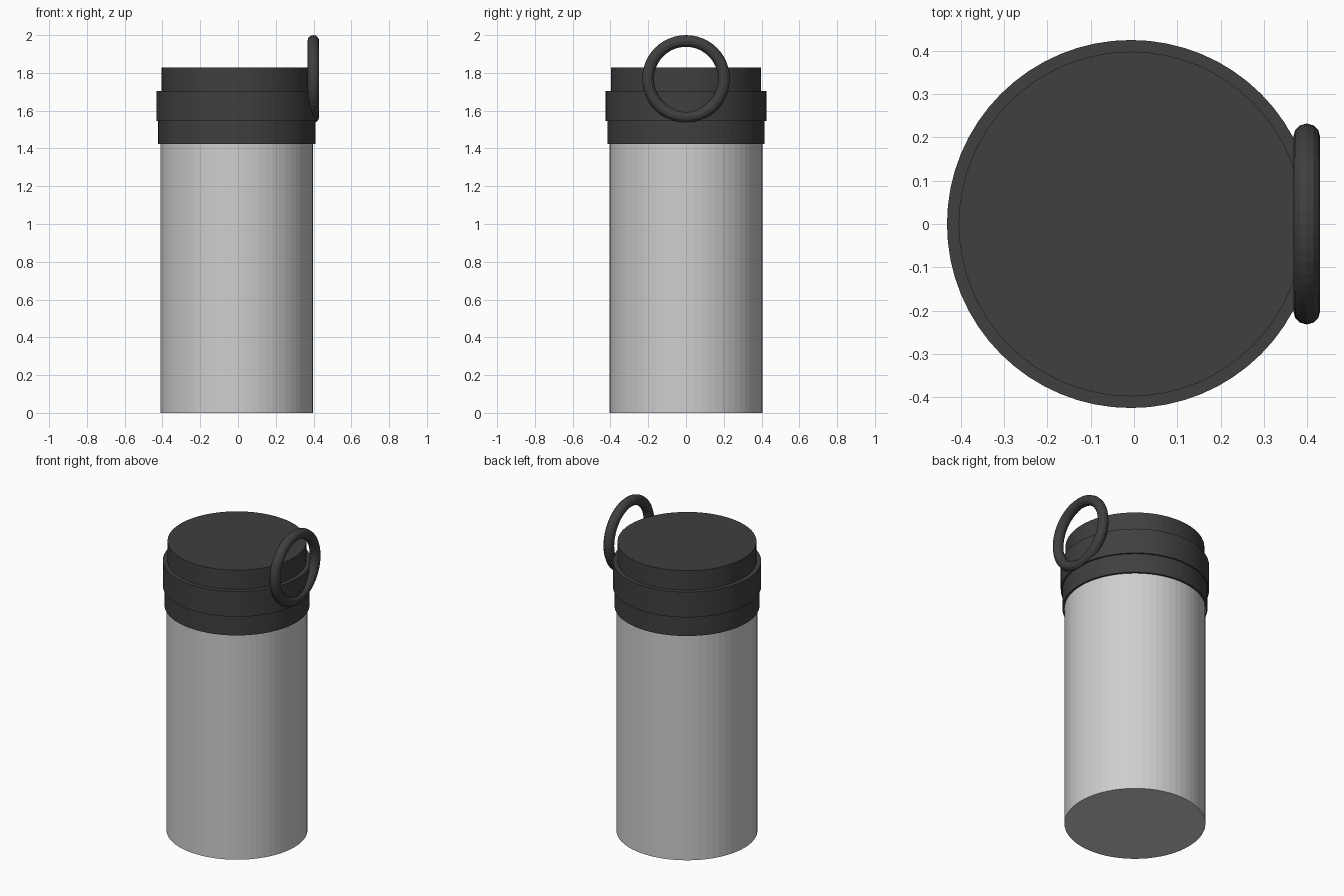
import bpy
from math import pi

if "Cube" in bpy.data.objects:
    bpy.data.objects.remove(bpy.data.objects["Cube"], do_unlink=True)

AXIS_X = -0.007


def material(name, grey):
    mat = bpy.data.materials.new(name)
    mat.use_nodes = True
    color = (grey, grey, grey, 1)
    mat.diffuse_color = color
    mat.node_tree.nodes["Principled BSDF"].inputs["Base Color"].default_value = color
    return mat


def finish(name, mat):
    obj = bpy.context.object
    obj.name = name
    obj.data.materials.append(mat)
    return obj


def drum(name, radius, bottom, top, mat):
    bpy.ops.mesh.primitive_cylinder_add(
        vertices=64, radius=radius, depth=top - bottom,
        location=(AXIS_X, 0, (bottom + top) / 2))
    return finish(name, mat)


steel = material("light grey steel", 0.62)
plastic = material("dark grey plastic", 0.05)

# Bottle body and stepped lid
drum("body", 0.404, 0, 1.425, steel)
drum("collar", 0.416, 1.423, 1.547, plastic)
drum("lid_band", 0.425, 1.545, 1.705, plastic)
drum("lid_top", 0.398, 1.70, 1.828, plastic)

# Carry ring standing upright on the left side
bpy.ops.mesh.primitive_torus_add(
    major_radius=0.201, minor_radius=0.031, major_segments=48, minor_segments=12,
    location=(0.399, 0, 1.768), rotation=(0, pi / 2, 0))
finish("carry_ring", plastic)
